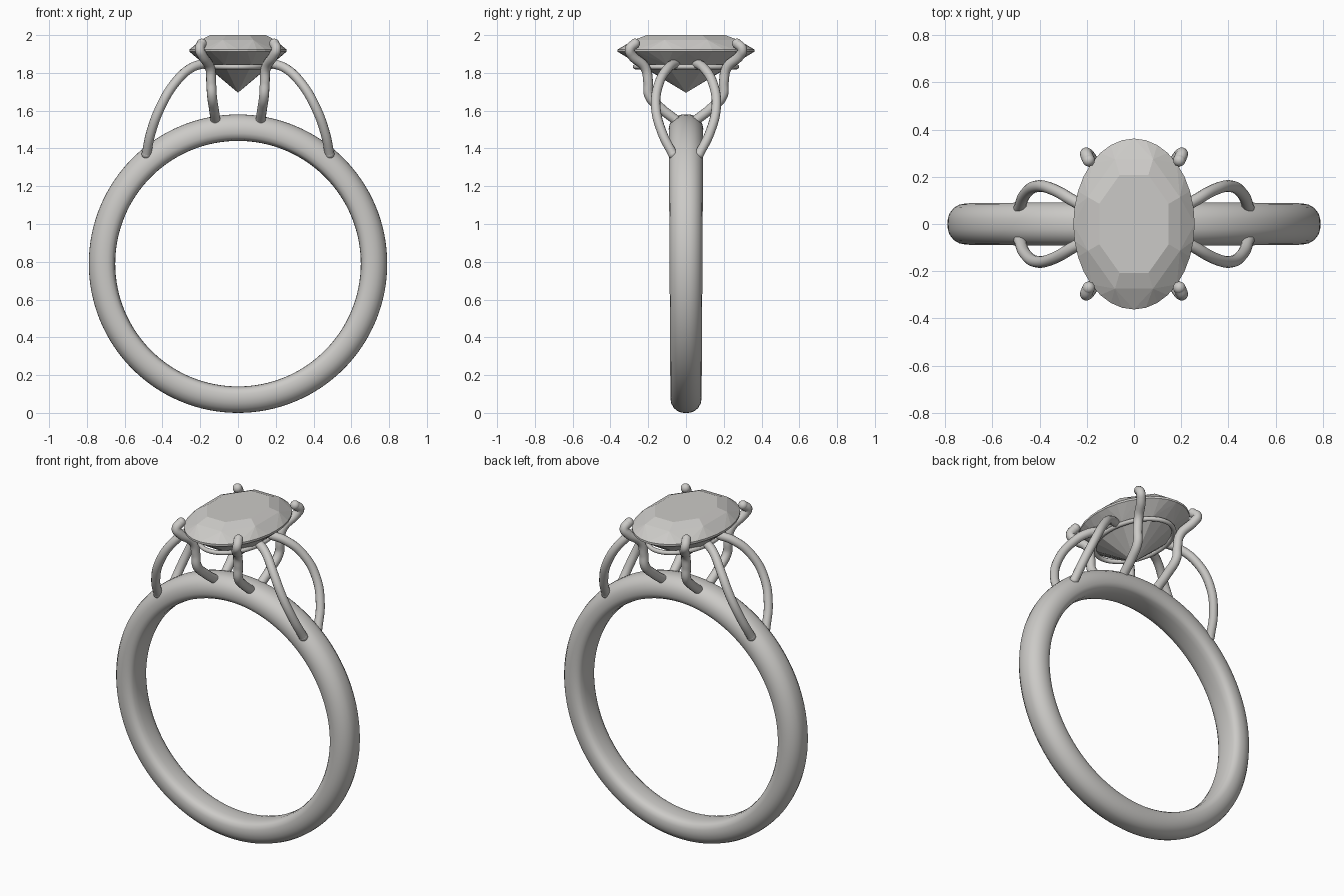
import bpy, bmesh, math
from math import sin, cos, pi

cube = bpy.data.objects.get("Cube")
if cube:
    bpy.data.objects.remove(cube, do_unlink=True)

# One shared colour
metal = bpy.data.materials.new("warm_grey")
metal.use_nodes = True
grey = (0.60, 0.59, 0.57, 1)
metal.diffuse_color = grey
metal.node_tree.nodes["Principled BSDF"].inputs["Base Color"].default_value = grey


def add_mesh(name, bm, smooth):
    bmesh.ops.recalc_face_normals(bm, faces=bm.faces)
    mesh = bpy.data.meshes.new(name)
    bm.to_mesh(mesh)
    bm.free()
    mesh.materials.append(metal)
    for p in mesh.polygons:
        p.use_smooth = smooth
    ob = bpy.data.objects.new(name, mesh)
    bpy.context.collection.objects.link(ob)
    return ob


# Band: domed section swept around the finger hole, a little wider at the top
CENTRE = 0.79
half = [(0.650, 0.0), (0.651, 0.035), (0.657, 0.062), (0.668, 0.078), (0.69, 0.086),
        (0.715, 0.087), (0.74, 0.082), (0.764, 0.068), (0.782, 0.045), (0.789, 0.022), (0.79, 0.0)]
section = half + [(r, -y) for r, y in half[-2:0:-1]]
bm = bmesh.new()
steps = 128
rings = []
for i in range(steps):
    a = 2 * pi * i / steps
    widen = 1 + 0.05 * sin(a)
    rings.append([bm.verts.new((r * cos(a), y * widen, CENTRE + r * sin(a))) for r, y in section])
n = len(section)
for i in range(steps):
    a, b = rings[i], rings[(i + 1) % steps]
    for j in range(n):
        k = (j + 1) % n
        bm.faces.new((a[j], a[k], b[k], b[j]))
add_mesh("band", bm, True)

# Oval faceted stone: hull of the table, crown, girdle, pavilion and culet rings
bm = bmesh.new()
RX, RY = 0.257, 0.362


def oval(count, scale, z, turn=0.0):
    for i in range(count):
        a = 2 * pi * (i + turn) / count
        bm.verts.new((RX * scale * cos(a), RY * scale * sin(a), z))


oval(8, 0.62, 2.0, 0.5)
oval(8, 0.82, 1.975, 0.5)
oval(32, 1.0, 1.924)
oval(32, 1.0, 1.912)
oval(8, 0.72, 1.843, 0.5)
bm.verts.new((0, 0, 1.695))
bmesh.ops.convex_hull(bm, input=bm.verts)
bmesh.ops.dissolve_limit(bm, angle_limit=0.02, verts=bm.verts, edges=bm.edges)
add_mesh("stone", bm, False)


def wire(name, points, radius, cyclic=False):
    """Round wire along a smooth path."""
    curve = bpy.data.curves.new(name, "CURVE")
    curve.dimensions = "3D"
    curve.bevel_depth = radius
    curve.bevel_resolution = 4
    curve.resolution_u = 8
    curve.use_fill_caps = True
    spline = curve.splines.new("BEZIER")
    spline.bezier_points.add(len(points) - 1)
    spline.use_cyclic_u = cyclic
    for bp, co in zip(spline.bezier_points, points):
        bp.co = co
        bp.handle_left_type = bp.handle_right_type = "AUTO"
    curve.materials.append(metal)
    ob = bpy.data.objects.new(name, curve)
    bpy.context.collection.objects.link(ob)


def ball(name, centre, radius):
    bm = bmesh.new()
    bmesh.ops.create_uvsphere(bm, u_segments=16, v_segments=10, radius=radius)
    bmesh.ops.translate(bm, verts=bm.verts, vec=centre)
    add_mesh(name, bm, True)


# Gallery ring under the stone
wire("gallery_ring", [(0.175 * cos(i * pi / 8), 0.268 * sin(i * pi / 8), 1.832) for i in range(16)],
     0.013, True)

# Four claws and four shoulder wires, mirrored to each quarter
claw = [(0.192, 0.270, 1.955), (0.203, 0.298, 1.925), (0.19, 0.287, 1.895), (0.148, 0.215, 1.825),
        (0.142, 0.200, 1.75), (0.138, 0.195, 1.68), (0.128, 0.13, 1.61), (0.12, 0.06, 1.555)]
shoulder = [(0.485, 0.07, 1.37), (0.462, 0.125, 1.48), (0.41, 0.160, 1.62), (0.335, 0.143, 1.745),
            (0.25, 0.095, 1.825), (0.17, 0.055, 1.853)]
for sx, side in ((1, "left"), (-1, "right")):
    for sy, end in ((-1, "front"), (1, "back")):
        def flip(path):
            return [(x * sx, y * sy, z) for x, y, z in path]
        tag = f"{end}_{side}"
        wire("claw_" + tag, flip(claw), 0.026)
        ball("claw_tip_" + tag, flip(claw)[0], 0.0265)
        ball("claw_foot_" + tag, flip(claw)[-1], 0.0265)
        wire("shoulder_wire_" + tag, flip(shoulder), 0.025)
        ball("shoulder_foot_" + tag, flip(shoulder)[0], 0.0255)
        ball("shoulder_top_" + tag, flip(shoulder)[-1], 0.0255)
